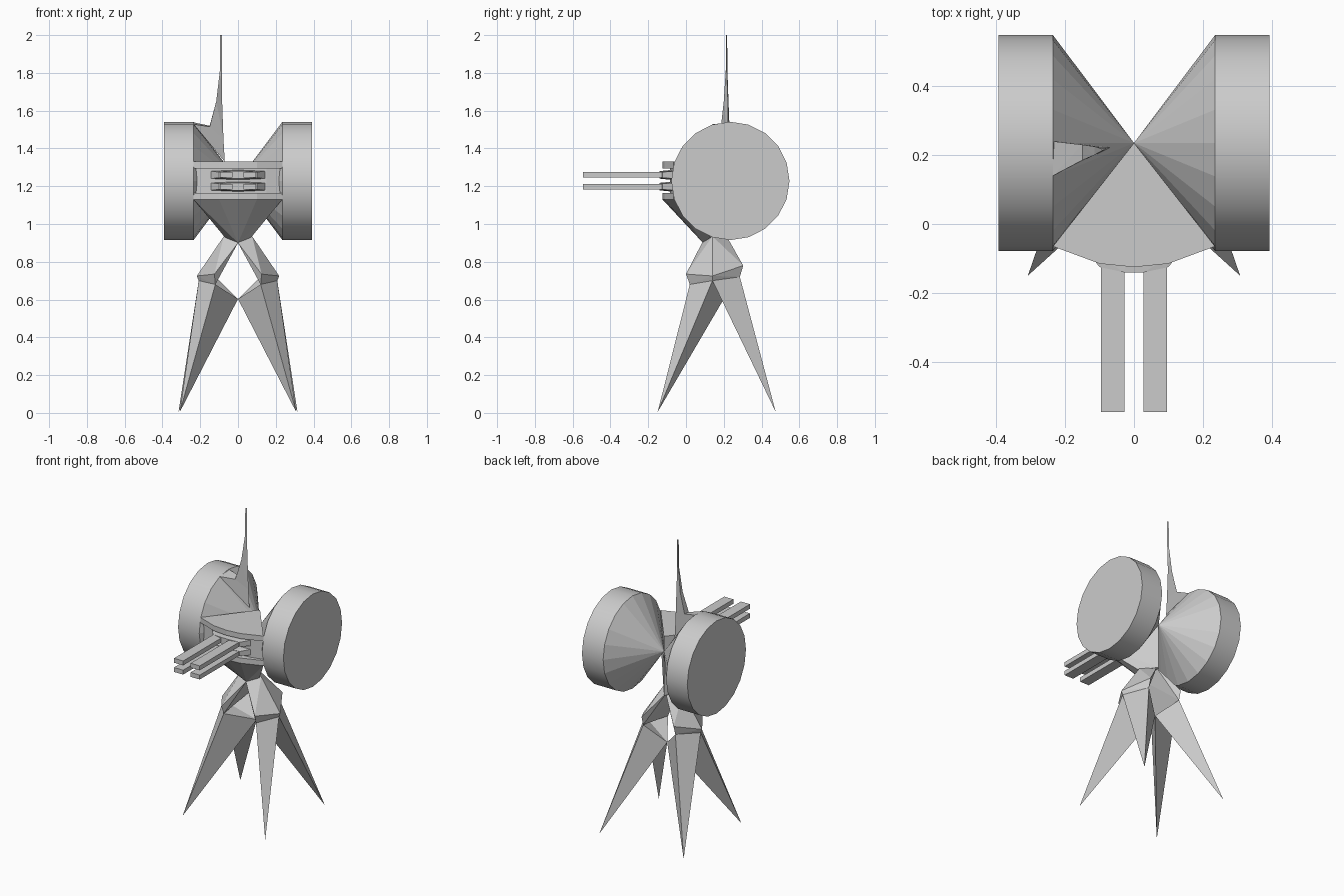
import bpy, bmesh, math

if "Cube" in bpy.data.objects:
    bpy.data.objects.remove(bpy.data.objects["Cube"])


def hull(name, groups, smooth=None):
    """One object made of convex hulls, one per point group."""
    bm = bmesh.new()
    for pts in groups:
        part = bmesh.new()
        for p in pts:
            part.verts.new(p)
        res = bmesh.ops.convex_hull(part, input=part.verts[:])
        loose = [v for v in part.verts if not v.link_faces]
        bmesh.ops.delete(part, geom=loose, context='VERTS')
        bmesh.ops.dissolve_limit(part, angle_limit=0.01, verts=part.verts[:], edges=part.edges[:])
        bmesh.ops.recalc_face_normals(part, faces=part.faces[:])
        tmp = bpy.data.meshes.new("tmp")
        part.to_mesh(tmp)
        bm.from_mesh(tmp)
        part.free()
        bpy.data.meshes.remove(tmp)
    bm.normal_update()
    if smooth:
        for f in bm.faces:
            f.smooth = smooth(f)
    me = bpy.data.meshes.new(name)
    bm.to_mesh(me)
    bm.free()
    ob = bpy.data.objects.new(name, me)
    bpy.context.collection.objects.link(ob)
    return ob


def both(pts):
    """Points plus their mirror across x = 0."""
    return pts + [(-x, y, z) for x, y, z in pts]


def prism(plan, z0, z1):
    return both([(x, y, z) for x, y in plan for z in (z0, z1)])


def box(x0, x1, y0, y1, z0, z1):
    return [(x, y, z) for x in (x0, x1) for y in (y0, y1) for z in (z0, z1)]


# side drums: a cylinder with a cone running in to the middle
CY, CZ, R, N = 0.235, 1.228, 0.313, 20
for s, side in ((1, "right"), (-1, "left")):
    pts = [(0, CY, CZ)]
    for i in range(N):
        a = 2 * math.pi * i / N
        for x in (0.235, 0.393):
            pts.append((s * x, CY + R * math.cos(a), CZ + R * math.sin(a)))
    hull(side + "_drum", [pts], lambda f: abs(f.normal.x) < 0.1)

# body: top slab, recessed core and lower wedge
plan = [(0, 0.235), (0.235, -0.065), (0.1, -0.115), (0, -0.125)]
core = [(0, 0.235), (0.225, -0.05), (0.15, -0.07), (0, -0.085)]
hull("body_top", [prism(plan, 1.295, 1.33)])
hull("body_core", [prism(core, 1.15, 1.31)])
hull("body_lower", [
    prism(plan, 1.13, 1.165)
    + both([(0, 0.09, 0.90), (0.07, 0.13, 0.93), (0, 0.235, 0.93)])])

# gun mounts and four flat barrels
for z, label in ((1.198, "lower"), (1.26, "upper")):
    hull("gun_mount_" + label, [
        both([(0.15, -0.06, z - 0.02), (0.15, -0.06, z + 0.02),
              (0.1, -0.125, z - 0.015), (0.1, -0.125, z + 0.015),
              (0.03, -0.14, z - 0.02), (0.03, -0.14, z + 0.02),
              (0, -0.06, z - 0.028), (0, -0.06, z + 0.028)])])
    for s, side in ((1, "right"), (-1, "left")):
        hull(f"barrel_{label}_{side}",
             [box(s * 0.028, s * 0.096, -0.545, -0.09, z - 0.015, z + 0.015)])

# legs: one bent thigh per side that splits into two pointed shins
for s, side in ((1, "right"), (-1, "left")):
    def m(pts):
        return [(s * x, y, z) for x, y, z in pts]
    mid = [(0.218, 0.14, 0.725), (0.208, 0.14, 0.70)]
    front = [(0.125, 0.0, 0.735), (0.12, 0.02, 0.68)]
    back = [(0.12, 0.303, 0.78), (0.12, 0.285, 0.72)]
    hip = [(0, 0.085, 0.90), (0.075, 0.14, 0.935), (0, 0.215, 0.935), (0, 0.14, 0.96)]
    crotch = (0, 0.2, 0.603)
    hull(side + "_thigh", [m(hip + front + mid + back)])
    hull(side + "_front_shin", [m(front[1:] + mid[1:] + [crotch, (0.308, -0.15, 0.005)])])
    hull(side + "_back_shin", [m(back[1:] + mid[1:] + [crotch, (0.315, 0.475, 0.005)])])

# antenna fin rising off the left cone: triangular sections, lofted
sections = [
    [(-0.235, 0.14, 1.528), (-0.235, 0.24, 1.538), (-0.07, 0.222, 1.33)],
    [(-0.15, 0.185, 1.515), (-0.15, 0.23, 1.52), (-0.077, 0.222, 1.45)],
    [(-0.115, 0.2, 1.65), (-0.115, 0.225, 1.65), (-0.084, 0.222, 1.65)],
    [(-0.095, 0.211, 1.82), (-0.095, 0.219, 1.82), (-0.085, 0.215, 1.82)],
    [(-0.094, 0.212, 2.0), (-0.094, 0.218, 2.0), (-0.085, 0.215, 2.0)],
]
hull("antenna", [a + b for a, b in zip(sections, sections[1:])])
